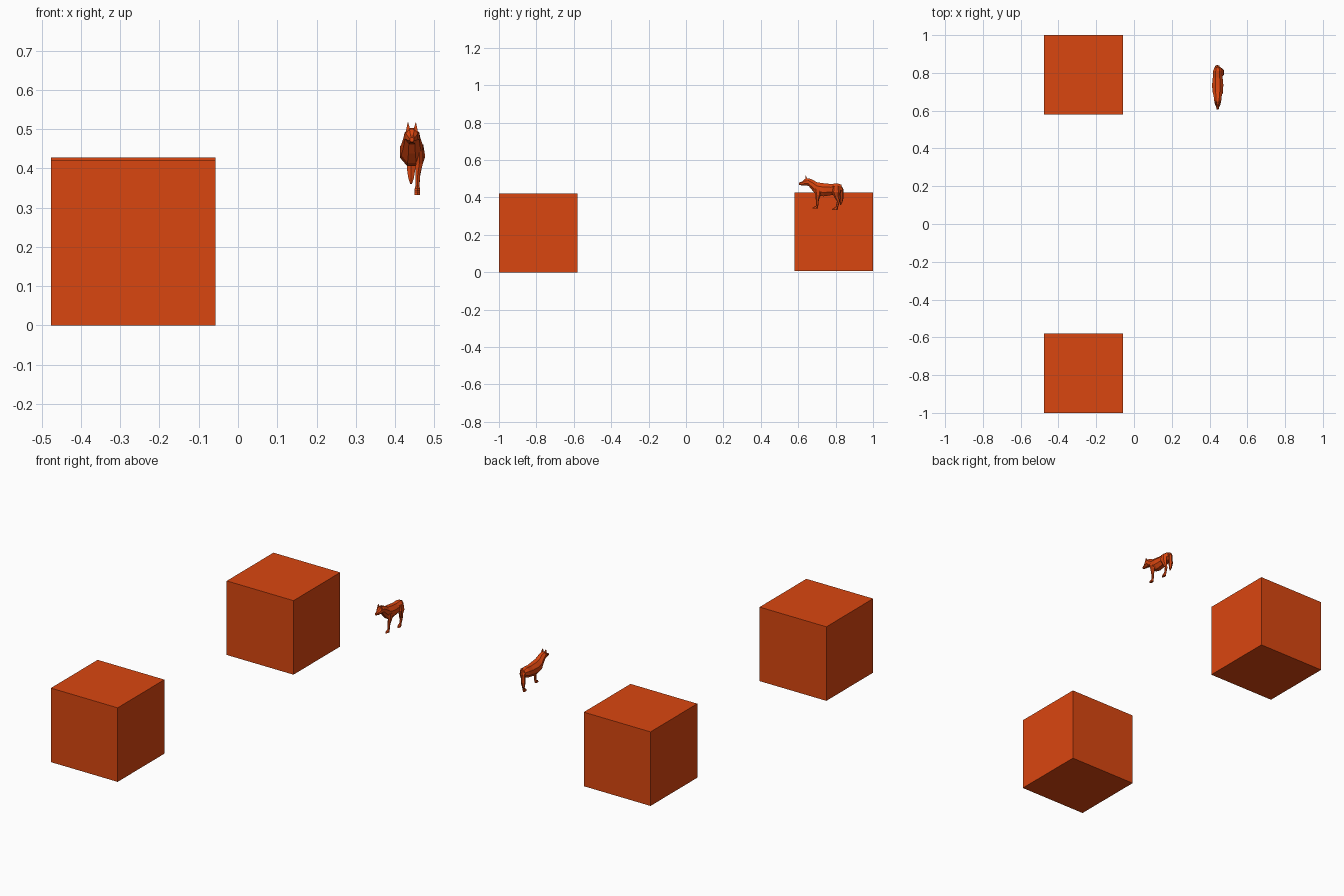
import bpy, bmesh, math
from mathutils import Vector

if "Cube" in bpy.data.objects:
    bpy.data.objects.remove(bpy.data.objects["Cube"])

orange = bpy.data.materials.new("burnt orange")
orange.diffuse_color = (0.70, 0.061, 0.005, 1)
orange.use_nodes = True
orange.node_tree.nodes["Principled BSDF"].inputs["Base Color"].default_value = orange.diffuse_color
CX = 0.443  # centre line of the animal


def finish(name, bm):
    bmesh.ops.recalc_face_normals(bm, faces=bm.faces)
    me = bpy.data.meshes.new(name)
    bm.to_mesh(me)
    bm.free()
    me.materials.append(orange)
    ob = bpy.data.objects.new(name, me)
    bpy.context.collection.objects.link(ob)
    return ob


def box(name, lo, hi):
    bm = bmesh.new()
    bmesh.ops.create_cube(bm, size=1)
    lo, hi = Vector(lo), Vector(hi)
    for v in bm.verts:
        v.co = (lo + hi) / 2 + v.co * (hi - lo)
    return finish(name, bm)


def loft(name, rings, sides, axis_b):
    """Skin elliptical rings (centre, x radius, other radius); axis_b is the ring's second axis."""
    bm = bmesh.new()
    b, loops = Vector(axis_b), []
    for c, rx, rb in rings:
        loop = []
        for i in range(sides):
            a = 2 * math.pi * (i + 0.5) / sides
            k = 1 / math.cos(math.pi / sides)  # flat sides reach the full radius
            loop.append(bm.verts.new(Vector(c) + Vector((k * rx * math.cos(a), 0, 0)) + b * (k * rb * math.sin(a))))
        loops.append(loop)
    for p, q in zip(loops, loops[1:]):
        for i in range(sides):
            j = (i + 1) % sides
            bm.faces.new((p[i], p[j], q[j], q[i]))
    bm.faces.new(loops[0])
    bm.faces.new(loops[-1])
    return finish(name, bm)


# Two large blocks
box("front_block", (-0.477, -1.0, 0.0), (-0.057, -0.58, 0.421))
box("back_block", (-0.477, 0.58, 0.006), (-0.057, 1.0, 0.427))

# Head, neck and trunk: y, centre z, half width, half height
trunk = [(.605, .473, .005, .006), (.622, .475, .009, .011), (.634, .481, .015, .017),
         (.655, .482, .019, .020), (.675, .467, .021, .029), (.700, .447, .027, .034),
         (.735, .441, .030, .035), (.775, .442, .026, .030), (.810, .447, .025, .028),
         (.832, .448, .015, .020)]
loft("body", [((CX, y, z), w, h) for y, z, w, h in trunk], 8, (0, 0, 1))

# Drooping tail: y, z, half width, half depth
tail = [(.822, .466, .008, .006), (.832, .445, .011, .008), (.833, .400, .011, .008),
        (.830, .375, .007, .006), (.827, .360, .002, .002)]
loft("tail", [((CX - .002, y, z), w, d) for y, z, w, d in tail], 6, (0, 1, 0))

# Legs stand on one side only: x, y, z, half width, half depth
front_leg = [(.462, .705, .448, .010, .020), (.462, .706, .412, .009, .012),
             (.458, .702, .385, .006, .007), (.457, .701, .355, .005, .005),
             (.457, .692, .348, .007, .012), (.457, .690, .342, .007, .013)]
hind_leg = [(.460, .802, .460, .012, .020), (.464, .802, .430, .013, .021),
            (.461, .806, .405, .008, .013), (.458, .815, .380, .006, .007),
            (.457, .807, .350, .005, .006), (.457, .798, .340, .007, .012),
            (.457, .796, .332, .007, .013)]
for name, leg in (("front_leg", front_leg), ("hind_leg", hind_leg)):
    loft(name, [((x, y, z), w, d) for x, y, z, w, d in leg], 6, (0, 1, 0))

# Pointed ears
for name, s in (("left_ear", -1), ("right_ear", 1)):
    loft(name, [((CX + s * .009, .645, .490), .007, .007),
                ((CX + s * .010, .641, .516), .0008, .0008)], 4, (0, 1, 0))
